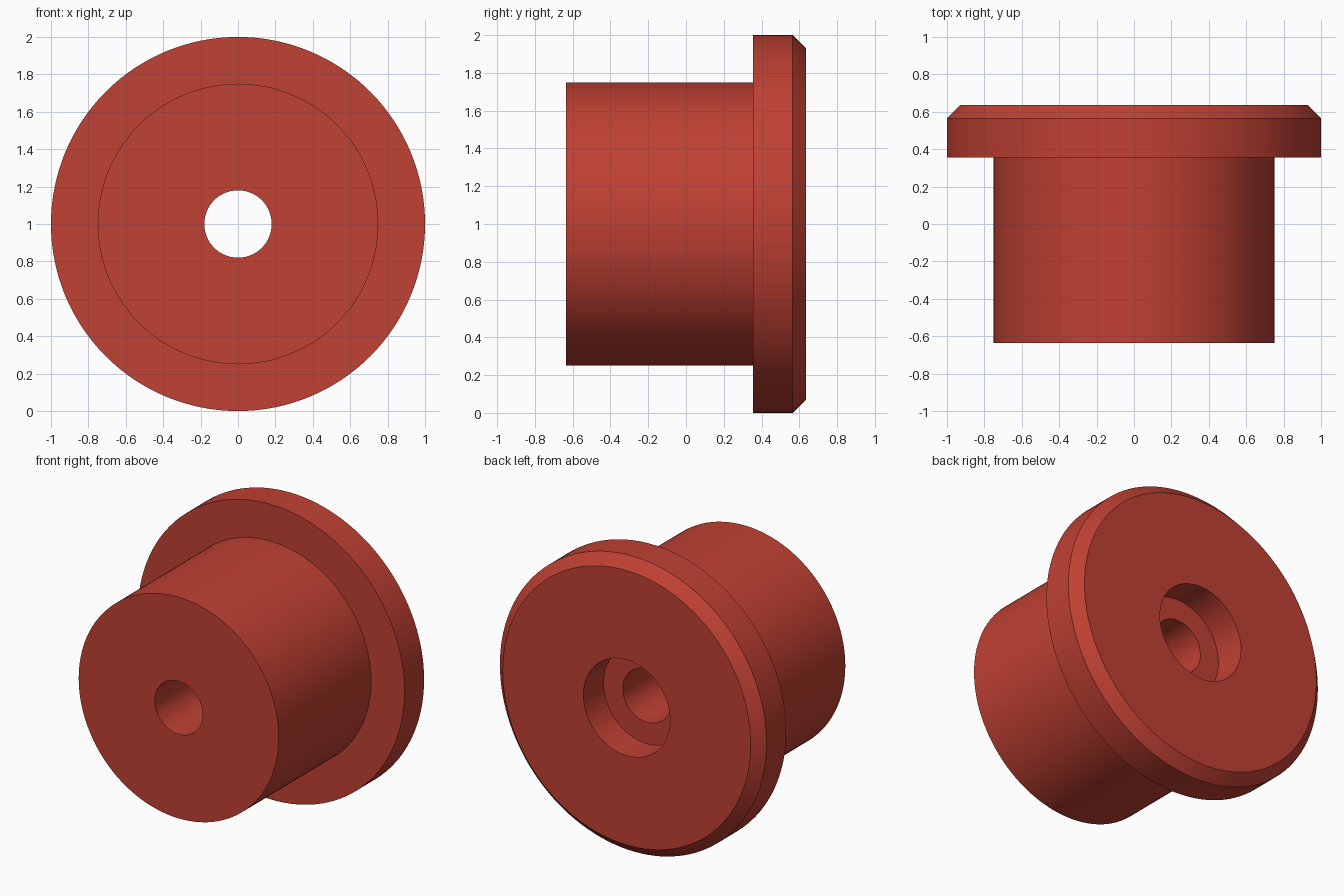
import bpy, bmesh, math

if "Cube" in bpy.data.objects:
    bpy.data.objects.remove(bpy.data.objects["Cube"])

SEGMENTS = 128

red = bpy.data.materials.new("brick red")
red.diffuse_color = (0.53, 0.052, 0.033, 1)
red.use_nodes = True
red.node_tree.nodes["Principled BSDF"].inputs["Base Color"].default_value = red.diffuse_color

# Closed half-section of the bushing: (radius, y)
profile = [
    (0.18, -0.635), (0.75, -0.635),               # front face of the barrel
    (0.75, 0.355), (1.0, 0.355),                  # shoulder of the flange
    (1.0, 0.565), (0.93, 0.635),                  # chamfered rim
    (0.325, 0.635), (0.325, 0.42), (0.18, 0.42),  # counterbore into the through hole
]

# Revolve the section around the y axis
bm = bmesh.new()
rings = []
for i in range(SEGMENTS):
    a = 2 * math.pi * i / SEGMENTS
    rings.append([bm.verts.new((r * math.cos(a), y, 1 + r * math.sin(a)))
                  for r, y in profile])
for i, ring in enumerate(rings):
    nxt = rings[(i + 1) % SEGMENTS]
    for j in range(len(profile)):
        k = (j + 1) % len(profile)
        bm.faces.new((ring[j], ring[k], nxt[k], nxt[j]))
bmesh.ops.recalc_face_normals(bm, faces=bm.faces)

mesh = bpy.data.meshes.new("flanged_bushing")
bm.to_mesh(mesh)
bm.free()
mesh.materials.append(red)
bushing = bpy.data.objects.new("flanged_bushing", mesh)
bpy.context.collection.objects.link(bushing)

# Smooth round walls, crisp rims
bpy.context.view_layer.objects.active = bushing
bushing.select_set(True)
bpy.ops.object.shade_smooth_by_angle(angle=math.radians(30))
